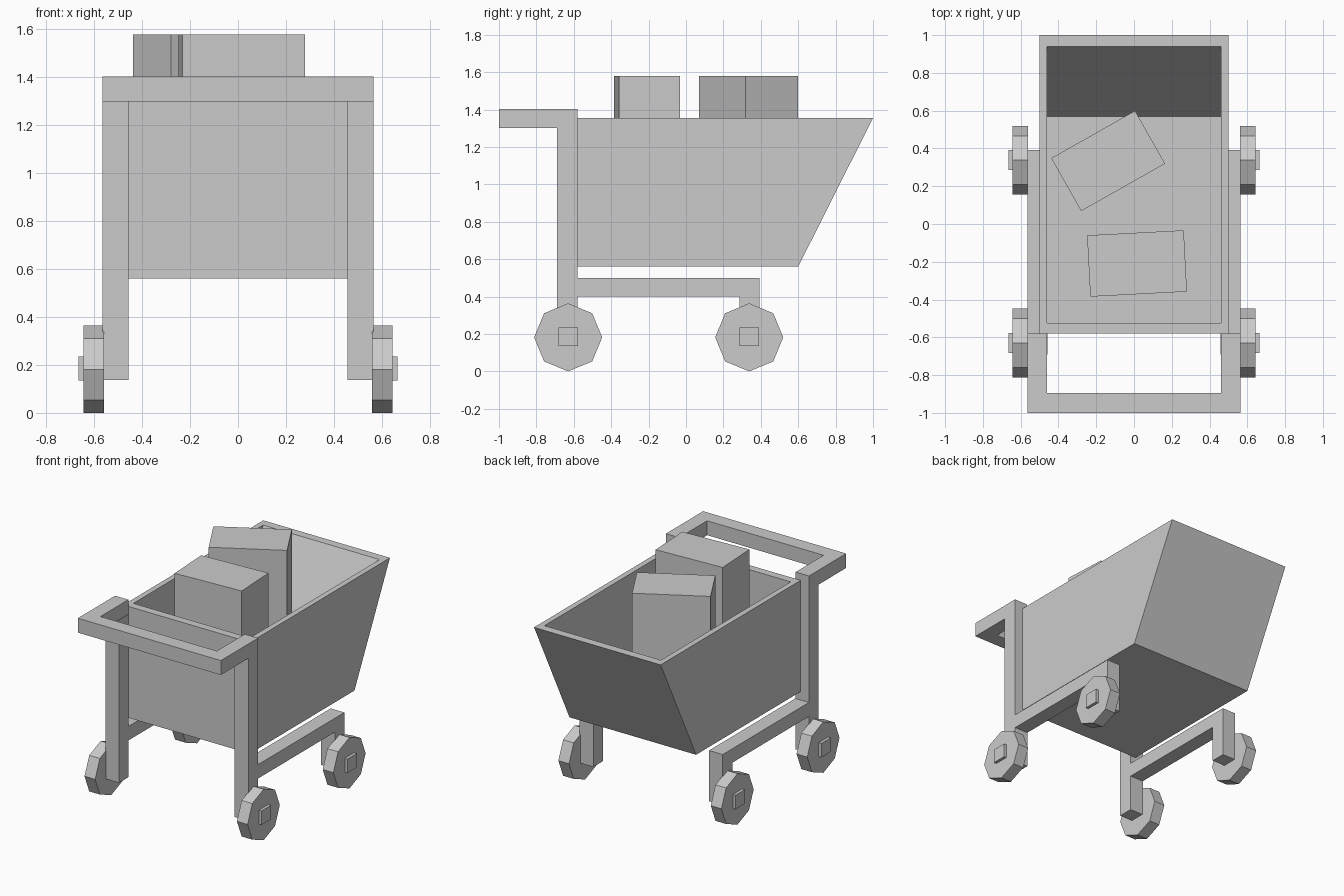
import bpy, bmesh
from math import radians

if "Cube" in bpy.data.objects:
    bpy.data.objects.remove(bpy.data.objects["Cube"])


def finish(name, bm, mirror=False):
    bmesh.ops.recalc_face_normals(bm, faces=bm.faces)
    mesh = bpy.data.meshes.new(name)
    bm.to_mesh(mesh)
    bm.free()
    obj = bpy.data.objects.new(name, mesh)
    bpy.context.collection.objects.link(obj)
    if mirror:
        obj.modifiers.new("Mirror", 'MIRROR').use_mirror_merge = False
    return obj


def prism(name, profile, offset, mirror=False):
    bm = bmesh.new()
    face = bm.faces.new([bm.verts.new(p) for p in profile])
    ext = bmesh.ops.extrude_face_region(bm, geom=[face])
    verts = [g for g in ext["geom"] if isinstance(g, bmesh.types.BMVert)]
    bmesh.ops.translate(bm, verts=verts, vec=offset)
    return finish(name, bm, mirror)


def box(name, center, size, angle=0.0):
    bpy.ops.mesh.primitive_cube_add(size=1, location=center, rotation=(0, 0, radians(angle)))
    obj = bpy.context.object
    obj.name = name
    obj.scale = size
    return obj


# Basket: rectangular rings run up the outside, over the rim and down inside
# each ring: half width, back y, front y, z
rings = [(0.50, -0.58, 0.60, 0.56), (0.50, -0.58, 1.00, 1.355),
         (0.46, -0.523, 0.94, 1.355), (0.46, -0.523, 0.57, 0.615)]
bm = bmesh.new()
loops = [[bm.verts.new(p) for p in ((-w, a, z), (w, a, z), (w, b, z), (-w, b, z))]
         for w, a, b, z in rings]
for lo, hi in zip(loops, loops[1:]):
    for i in range(4):
        j = (i + 1) % 4
        bm.faces.new((lo[i], lo[j], hi[j], hi[i]))
bm.faces.new(loops[0])
bm.faces.new(loops[-1])
finish("basket", bm)

# Push handle: U shape seen from above
handle = [(-0.565, -0.58), (-0.565, -1.0), (0.565, -1.0), (0.565, -0.58),
          (0.46, -0.58), (0.46, -0.895), (-0.46, -0.895), (-0.46, -0.58)]
prism("handle", [(x, y, 1.3) for x, y in handle], (0, 0, 0.103))

# Side frames: rear post, lower rail and front leg in one profile
frame = [(-0.69, 1.3), (-0.58, 1.3), (-0.58, 0.5), (0.393, 0.5), (0.393, 0.138),
         (0.285, 0.138), (0.285, 0.4), (-0.58, 0.4), (-0.58, 0.138), (-0.69, 0.138)]
prism("side_frame", [(0.457, y, z) for y, z in frame], (0.108, 0, 0), mirror=True)

# Octagonal wheels with square hubs
for side, sx in (("left", -1), ("right", 1)):
    for end, y in (("rear", -0.63), ("front", 0.338)):
        bpy.ops.mesh.primitive_cylinder_add(vertices=8, radius=0.182, depth=0.084,
                                            location=(sx * 0.602, y, 0.182),
                                            rotation=(0, radians(90), 0))
        bpy.context.object.name = f"{end}_{side}_wheel"
        box(f"{end}_{side}_hub", (sx * 0.64, y, 0.185), (0.05, 0.106, 0.1))

# Cargo boxes standing on the basket floor
box("front_cargo_box", (-0.137, 0.334, 1.0965), (0.51, 0.322, 0.963), 29.5)
box("rear_cargo_box", (0.016, -0.209, 1.0965), (0.512, 0.325, 0.963), 3.0)
